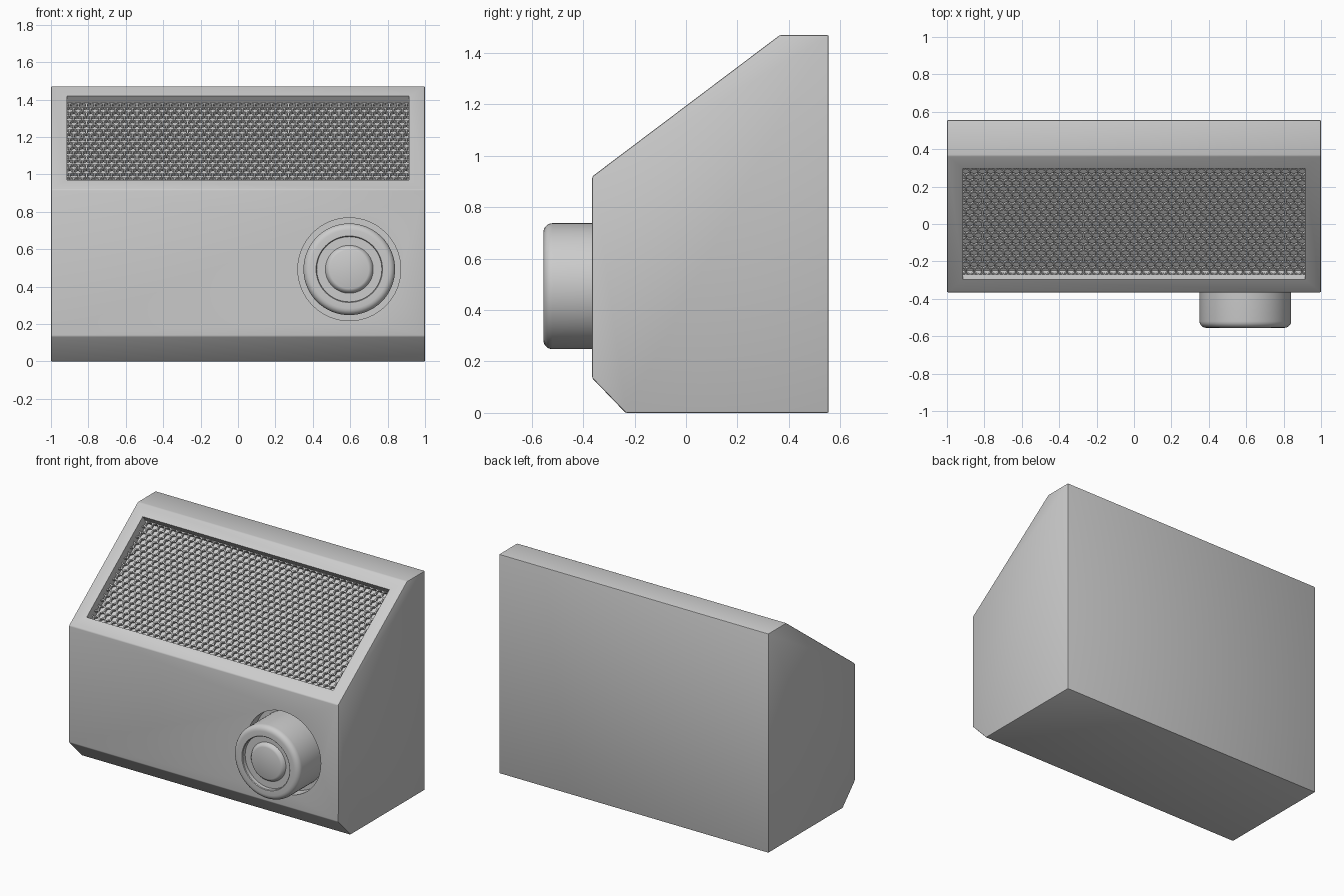
import bpy, bmesh, math
from mathutils import Matrix, Vector

if "Cube" in bpy.data.objects:
    bpy.data.objects.remove(bpy.data.objects["Cube"])


def make_object(name, bm):
    bmesh.ops.recalc_face_normals(bm, faces=bm.faces)
    mesh = bpy.data.meshes.new(name)
    bm.to_mesh(mesh)
    bm.free()
    obj = bpy.data.objects.new(name, mesh)
    bpy.context.collection.objects.link(obj)
    return obj


def activate(obj):
    bpy.ops.object.select_all(action='DESELECT')
    obj.select_set(True)
    bpy.context.view_layer.objects.active = obj


def smooth(obj, angle=30):
    activate(obj)
    bpy.ops.object.shade_smooth_by_angle(angle=math.radians(angle))


def cut(target, cutter):
    cutter.hide_render = True
    mod = target.modifiers.new("cut", 'BOOLEAN')
    mod.operation = 'DIFFERENCE'
    mod.object = cutter
    activate(target)
    bpy.ops.object.modifier_apply(modifier=mod.name)
    bpy.data.objects.remove(cutter)


# Cabinet: side profile extruded along x, with softened edges
profile = [(-0.365, 0.135), (-0.235, 0), (0.555, 0), (0.555, 1.47),
           (0.365, 1.47), (-0.365, 0.92)]
bm = bmesh.new()
face = bm.faces.new([bm.verts.new((-1, y, z)) for y, z in profile])
ext = bmesh.ops.extrude_face_region(bm, geom=[face])
bmesh.ops.translate(bm, vec=(2, 0, 0),
                    verts=[g for g in ext['geom'] if isinstance(g, bmesh.types.BMVert)])
bmesh.ops.recalc_face_normals(bm, faces=bm.faces)
bmesh.ops.bevel(bm, geom=bm.edges[:], offset=0.006, segments=2, profile=0.5, affect='EDGES')
cabinet = make_object("cabinet", bm)

# Local frame of the sloped panel: x across, y up the slope, z outward
up = Vector((0, 0.73, 0.55)).normalized()
out = Vector((1, 0, 0)).cross(up)
slope = Matrix((Vector((1, 0, 0)), up, out)).transposed().to_4x4()
slope.translation = (0, 0, 1.195)
HALF_W, HALF_H, DEPTH = 0.915, 0.372, 0.08

# Recess behind the grille
bm = bmesh.new()
bmesh.ops.create_cube(bm, size=1, matrix=slope @ Matrix.Diagonal(
    (2 * HALF_W, 2 * HALF_H, 2 * DEPTH, 1)))
cut(cabinet, make_object("recess_cutter", bm))

# Round well around the knob
KNOB = Vector((0.595, -0.365, 0.493))
WELL = 0.08
bm = bmesh.new()
bmesh.ops.create_cone(bm, cap_ends=True, segments=64, radius1=0.275, radius2=0.275,
                      depth=2 * WELL,
                      matrix=Matrix.Translation(KNOB) @ Matrix.Rotation(math.pi / 2, 4, 'X'))
cut(cabinet, make_object("well_cutter", bm))
smooth(cabinet)

# Knob: lathed profile (radius, y) from the well floor to the centre button
rim = [(0.245 - 0.035 * (1 - math.cos(a)), -0.52 - 0.035 * math.sin(a))
       for a in [i * math.pi / 10 for i in range(6)]]
button = [(0.128, -0.525), (0.122, -0.536), (0.114, -0.545), (0.104, -0.549), (0, -0.549)]
lathe = [(0, -0.28), (0.245, -0.28)] + rim + [(0.178, -0.555), (0.174, -0.551),
                                            (0.174, -0.525)] + button
bm = bmesh.new()
verts = [bm.verts.new((r, y, 0)) for r, y in lathe]
edges = [bm.edges.new(pair) for pair in zip(verts, verts[1:])]
bmesh.ops.spin(bm, geom=verts + edges, cent=(0, 0, 0), axis=(0, 1, 0),
               angle=2 * math.pi, steps=64, use_merge=True)
bmesh.ops.remove_doubles(bm, verts=bm.verts, dist=0.0001)
knob = make_object("knob", bm)
knob.location = (KNOB.x, 0, KNOB.z)
smooth(knob, 40)

# Grille: honeycomb of hexagon rings, clipped to the recess
PITCH = 0.045
R = PITCH / math.sqrt(3)
bm = bmesh.new()
rows = math.ceil(HALF_H / (1.5 * R)) + 1
cols = math.ceil(HALF_W / PITCH) + 1
for row in range(-rows, rows + 1):
    for col in range(-cols, cols + 1):
        cx, cy = (col + 0.5 * (row % 2)) * PITCH, row * 1.5 * R
        rings = [[bm.verts.new((cx + r * math.sin(-k * math.pi / 3),
                                cy + r * math.cos(k * math.pi / 3), 0)) for k in range(6)]
                 for r in (R, R * 0.82)]
        for k in range(6):
            j = (k + 1) % 6
            bm.faces.new((rings[0][k], rings[0][j], rings[1][j], rings[1][k]))
bmesh.ops.remove_doubles(bm, verts=bm.verts, dist=0.0005)
for axis, limit in (((1, 0, 0), HALF_W), ((0, 1, 0), HALF_H)):
    for sign in (1, -1):
        n = Vector(axis) * sign
        bmesh.ops.bisect_plane(bm, geom=bm.verts[:] + bm.edges[:] + bm.faces[:],
                               plane_co=n * limit, plane_no=n, clear_outer=True)
ext = bmesh.ops.extrude_face_region(bm, geom=bm.faces[:], use_keep_orig=True)
bmesh.ops.translate(bm, vec=(0, 0, -0.015),
                    verts=[g for g in ext['geom'] if isinstance(g, bmesh.types.BMVert)])
grille = make_object("grille", bm)
grille.matrix_world = slope @ Matrix.Translation((0, 0, -0.045))
